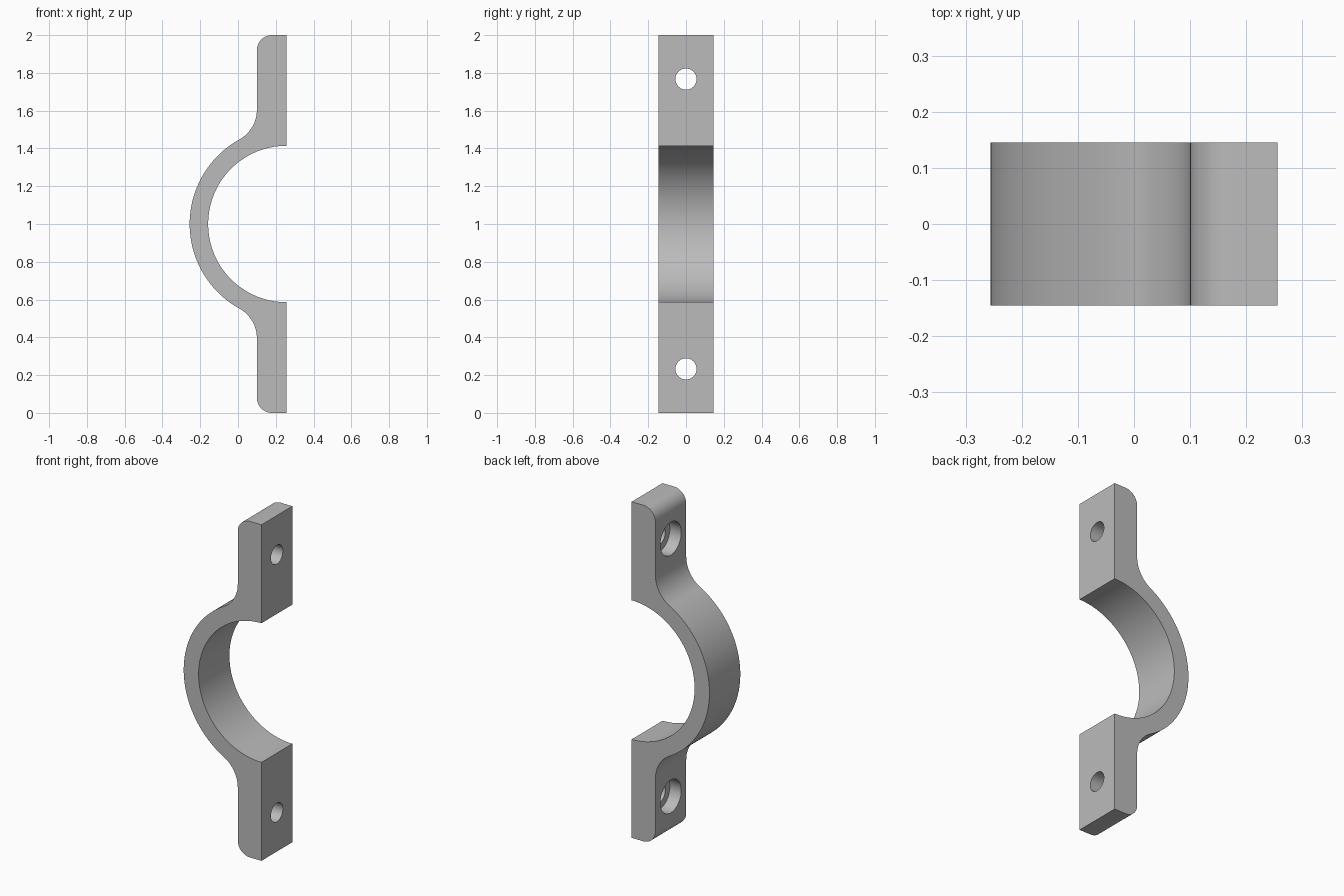
import bpy, bmesh
from math import cos, sin, pi, sqrt, atan2, radians
from mathutils import Matrix, Vector

cube = bpy.data.objects.get("Cube")
if cube:
    bpy.data.objects.remove(cube, do_unlink=True)

# Main dimensions
BACK_X = 0.256       # flat mating face
FLANGE_X = 0.10      # outer face of the flanges
HALF_DEPTH = 0.145
MID_Z = 1.0
OUTER_R, INNER_R = 0.512, 0.414
FILLET_R, CORNER_R = 0.18, 0.08
HOLE_OFFSET = 0.767  # hole height above the middle
HOLE_R, BORE_R, BORE_DEPTH = 0.056, 0.098, 0.075

metal = bpy.data.materials.new("plain grey metal")
metal.use_nodes = True
grey = (0.5, 0.5, 0.5, 1)
metal.diffuse_color = grey
metal.node_tree.nodes["Principled BSDF"].inputs["Base Color"].default_value = grey


def arc(cx, cz, r, start, end, steps):
    return [(cx + r * cos(start + (end - start) * i / steps),
             cz + r * sin(start + (end - start) * i / steps)) for i in range(steps + 1)]


def make_object(name, bm):
    bmesh.ops.recalc_face_normals(bm, faces=bm.faces)
    mesh = bpy.data.meshes.new(name)
    bm.to_mesh(mesh)
    bm.free()
    obj = bpy.data.objects.new(name, mesh)
    bpy.context.collection.objects.link(obj)
    mesh.materials.append(metal)
    return obj


def clamp_profile():
    # Upper half relative to the middle: inner arc, flange, fillet, outer arc
    fx = FLANGE_X - FILLET_R
    fz = sqrt((OUTER_R + FILLET_R) ** 2 - (BACK_X - fx) ** 2)
    touch = atan2(fz, fx - BACK_X)
    upper = arc(BACK_X, 0, INNER_R, pi, pi / 2, 40)
    upper.append((BACK_X, 1))
    upper += arc(FLANGE_X + CORNER_R, 1 - CORNER_R, CORNER_R, pi / 2, pi, 12)
    upper += arc(fx, fz, FILLET_R, 0, touch - pi, 16)
    upper += arc(BACK_X, 0, OUTER_R, touch, pi, 32)[1:]
    # Mirrored lower half, without repeating the two points on the middle line
    lower = [(x, -z) for x, z in reversed(upper[1:-1])]
    return upper + lower


# Clamp body: extruded profile
bm = bmesh.new()
face = bm.faces.new([bm.verts.new((x, -HALF_DEPTH, MID_Z + z)) for x, z in clamp_profile()])
result = bmesh.ops.extrude_face_region(bm, geom=[face])
moved = [v for v in result["geom"] if isinstance(v, bmesh.types.BMVert)]
bmesh.ops.translate(bm, verts=moved, vec=(0, 2 * HALF_DEPTH, 0))
clamp = make_object("half_clamp", bm)

# Counterbored screw holes: a stepped, turned cutter for each flange
for name, side in (("upper_hole_cutter", 1), ("lower_hole_cutter", -1)):
    bm = bmesh.new()
    floor_x = FLANGE_X + BORE_DEPTH
    steps = [(FLANGE_X - 0.05, 0), (FLANGE_X - 0.05, BORE_R), (floor_x, BORE_R),
             (floor_x, HOLE_R), (BACK_X + 0.05, HOLE_R), (BACK_X + 0.05, 0)]
    verts = [bm.verts.new((x, r, 0)) for x, r in steps]
    edges = [bm.edges.new(pair) for pair in zip(verts, verts[1:])]
    bmesh.ops.spin(bm, geom=verts + edges, cent=(0, 0, 0), axis=(1, 0, 0),
                   angle=2 * pi, steps=48, use_duplicate=False)
    bmesh.ops.remove_doubles(bm, verts=bm.verts, dist=0.0001)
    bmesh.ops.translate(bm, verts=bm.verts, vec=(0, 0, MID_Z + side * HOLE_OFFSET))
    cutter = make_object(name, bm)
    cutter.hide_render = True

    cut = clamp.modifiers.new(name, "BOOLEAN")
    cut.operation = "DIFFERENCE"
    cut.solver = "EXACT"
    cut.object = cutter
    bpy.ops.object.select_all(action="DESELECT")
    clamp.select_set(True)
    bpy.context.view_layer.objects.active = clamp
    bpy.ops.object.modifier_apply(modifier=cut.name)
    bpy.data.objects.remove(cutter, do_unlink=True)

bpy.ops.object.shade_smooth_by_angle(angle=radians(25))
